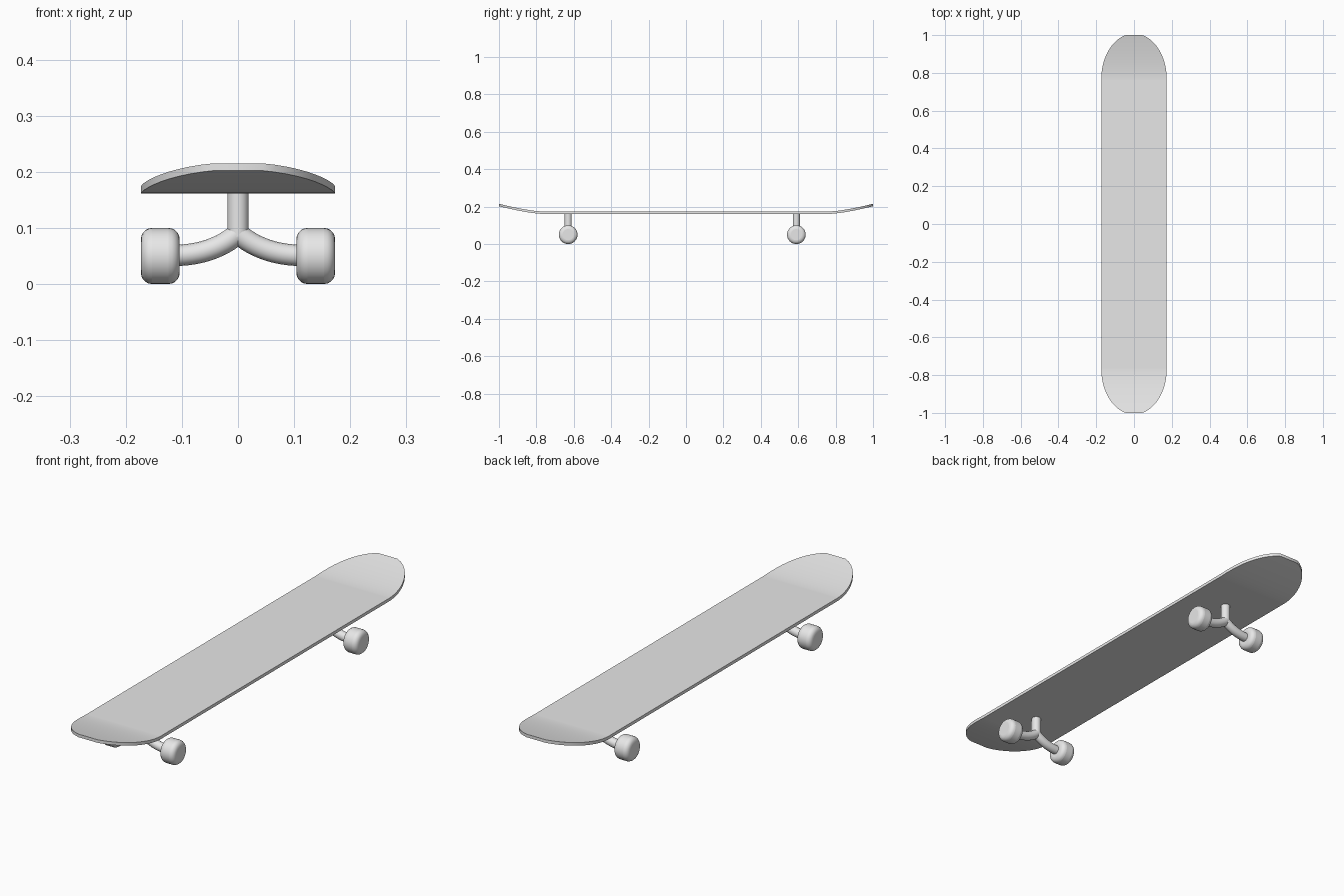
import bpy, bmesh, math
from mathutils import Matrix

if "Cube" in bpy.data.objects:
    bpy.data.objects.remove(bpy.data.objects["Cube"], do_unlink=True)

HALF_W, FLAT_Y, TIP, THICK = 0.173, 0.77, 0.238, 0.013
TOP_Z, RISE = 0.174, 0.041
TUBE, WHEEL_R, WHEEL_W = 0.019, 0.05, 0.069

grey = bpy.data.materials.new("plain_grey")
grey.use_nodes = True
colour = (0.8, 0.8, 0.8, 1)
grey.diffuse_color = colour
grey.node_tree.nodes["Principled BSDF"].inputs["Base Color"].default_value = colour


def finish(obj, angle=35):
    obj.data.materials.append(grey)
    bpy.ops.object.select_all(action='DESELECT')
    obj.select_set(True)
    bpy.context.view_layer.objects.active = obj
    bpy.ops.object.shade_smooth_by_angle(angle=math.radians(angle))
    return obj


def from_bmesh(name, bm):
    mesh = bpy.data.meshes.new(name)
    bmesh.ops.recalc_face_normals(bm, faces=bm.faces)
    bm.to_mesh(mesh)
    bm.free()
    obj = bpy.data.objects.new(name, mesh)
    bpy.context.collection.objects.link(obj)
    return obj


# Deck: rows across the board, with rounded, upturned ends
ends = [(FLAT_Y - 0.01, HALF_W, TOP_Z)]
for step in range(11):
    a = math.radians(step * 7.5)
    run = math.sin(a)
    lift = RISE * (run / math.sin(math.radians(75))) ** 1.4
    ends.append((FLAT_Y + TIP * run, HALF_W * math.cos(a), TOP_Z + lift))
rows = [(-y, w, z) for y, w, z in reversed(ends)] + ends

bm = bmesh.new()
strips = [[bm.verts.new((s * w, y, z)) for s in (-1, 1)] for y, w, z in rows]
for a, b in zip(strips, strips[1:]):
    bm.faces.new((a[0], a[1], b[1], b[0]))
lower = bmesh.ops.extrude_face_region(bm, geom=bm.faces[:], use_keep_orig=True)
bmesh.ops.translate(bm, vec=(0, 0, -THICK),
                    verts=[g for g in lower["geom"] if isinstance(g, bmesh.types.BMVert)])
finish(from_bmesh("deck", bm))


def cylinder(name, radius, depth, matrix):
    bm = bmesh.new()
    bmesh.ops.create_cone(bm, cap_ends=True, segments=32, radius1=radius,
                          radius2=radius, depth=depth, matrix=matrix)
    return from_bmesh(name, bm)


def arm(name, side, y):
    curve = bpy.data.curves.new(name, 'CURVE')
    curve.dimensions = '3D'
    curve.bevel_depth = TUBE
    curve.bevel_resolution = 6
    curve.resolution_u = 12
    spline = curve.splines.new('BEZIER')
    spline.bezier_points.add(1)
    path = [((-0.02, 0.108), (0, 0.09), (0.03, 0.064)),
            ((0.07, 0.051), (0.115, 0.051), (0.13, 0.051))]
    for point, (left, co, right) in zip(spline.bezier_points, path):
        point.handle_left_type = point.handle_right_type = 'FREE'
        point.handle_left = (side * left[0], y, left[1])
        point.co = (side * co[0], y, co[1])
        point.handle_right = (side * right[0], y, right[1])
    obj = bpy.data.objects.new(name, curve)
    bpy.context.collection.objects.link(obj)
    bpy.ops.object.select_all(action='DESELECT')
    obj.select_set(True)
    bpy.context.view_layer.objects.active = obj
    bpy.ops.object.convert(target='MESH')
    finish(bpy.context.object)


# Trucks: a post, two curved arms and two rounded wheels each
for end, y in (("front", -0.63), ("back", 0.59)):
    low, high = 0.085, TOP_Z - THICK / 2
    finish(cylinder(end + "_post", TUBE, high - low,
                    Matrix.Translation((0, y, (low + high) / 2))))
    for label, side in (("left", 1), ("right", -1)):
        arm(f"{end}_{label}_arm", side, y)
        x = side * (HALF_W - WHEEL_W / 2)
        place = Matrix.Translation((x, y, WHEEL_R)) @ Matrix.Rotation(math.pi / 2, 4, 'Y')
        wheel = cylinder(f"{end}_{label}_wheel", WHEEL_R, WHEEL_W, place)
        rounding = wheel.modifiers.new("rounded_rims", 'BEVEL')
        rounding.width = 0.02
        rounding.segments = 5
        rounding.limit_method = 'ANGLE'
        rounding.angle_limit = math.radians(40)
        finish(wheel, 40)
